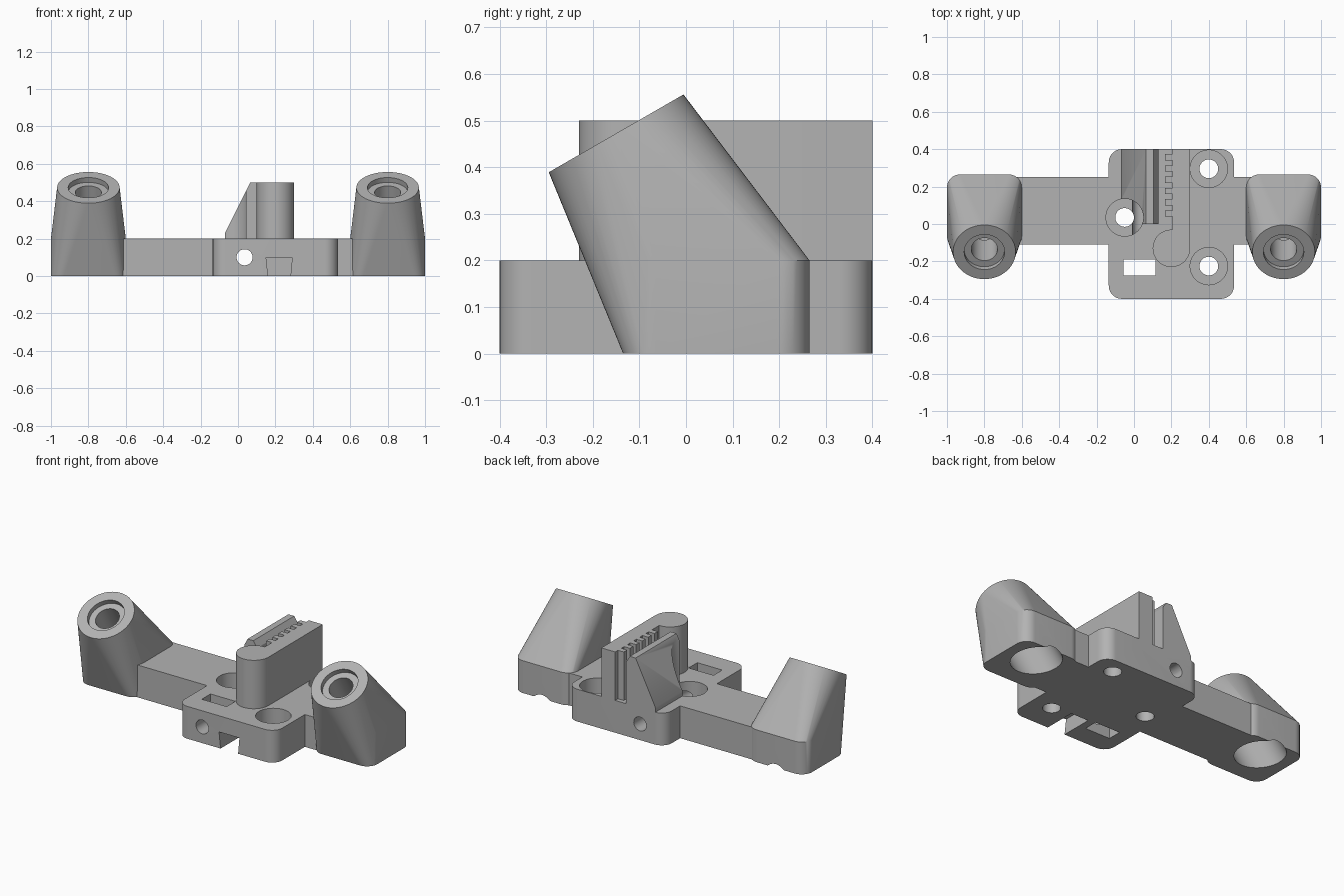
import bpy, bmesh
from math import sin, cos, pi, radians
from mathutils import Vector, Matrix

if "Cube" in bpy.data.objects:
    bpy.data.objects.remove(bpy.data.objects["Cube"], do_unlink=True)

grey = bpy.data.materials.new("plain_grey")
grey.use_nodes = True
grey.diffuse_color = (0.45, 0.45, 0.45, 1)
grey.node_tree.nodes["Principled BSDF"].inputs["Base Color"].default_value = grey.diffuse_color


def make(name, bm):
    bmesh.ops.recalc_face_normals(bm, faces=bm.faces)
    mesh = bpy.data.meshes.new(name)
    bm.to_mesh(mesh)
    bm.free()
    mesh.materials.append(grey)
    obj = bpy.data.objects.new(name, mesh)
    bpy.context.collection.objects.link(obj)
    return obj


def prism(name, outline, lo, hi, axis="z"):
    """Extrude an outline along z, or an xz outline along y."""
    bm = bmesh.new()
    place = (lambda a, b, c: (a, b, c)) if axis == "z" else (lambda a, b, c: (a, c, b))
    verts = [bm.verts.new(place(a, b, lo)) for a, b in outline]
    face = bm.faces.new(verts)
    new = bmesh.ops.extrude_face_region(bm, geom=[face])["geom"]
    shift = Vector(place(0, 0, hi - lo))
    bmesh.ops.translate(bm, vec=shift, verts=[v for v in new if isinstance(v, bmesh.types.BMVert)])
    return make(name, bm)


def rect(x0, x1, y0, y1):
    return [(x0, y0), (x1, y0), (x1, y1), (x0, y1)]


def arc(cx, cy, r, start, end, n=12):
    steps = [radians(start + (end - start) * i / n) for i in range(n + 1)]
    return [(cx + r * cos(a), cy + r * sin(a)) for a in steps]


def circle(cx, cy, r, n=48):
    return arc(cx, cy, r, 0, 360, n)[:-1]


def rounded(x0, x1, y0, y1, r):
    return (arc(x1 - r, y1 - r, r, 0, 90) + arc(x0 + r, y1 - r, r, 90, 180)
            + arc(x0 + r, y0 + r, r, 180, 270) + arc(x1 - r, y0 + r, r, 270, 360))


def combine(target, other, operation):
    mod = target.modifiers.new(operation.lower(), "BOOLEAN")
    mod.operation, mod.object, mod.solver = operation, other, "EXACT"
    bpy.ops.object.select_all(action="DESELECT")
    bpy.context.view_layer.objects.active = target
    target.select_set(True)
    bpy.ops.object.modifier_apply(modifier=mod.name)
    bpy.data.objects.remove(other, do_unlink=True)


def smooth(obj):
    bpy.ops.object.select_all(action="DESELECT")
    bpy.context.view_layer.objects.active = obj
    obj.select_set(True)
    bpy.ops.object.shade_smooth_by_angle(angle=radians(30))


# Base: cross bar and rounded centre plate
base = prism("mounting_base", rounded(-0.135, 0.535, -0.4, 0.4, 0.07), 0, 0.2)
combine(base, prism("cross_bar", rect(-0.65, 0.65, -0.11, 0.25), 0, 0.2), "UNION")

# Belt clamp: round-nosed wall with teeth, facing a sloped jaw
wall = arc(0.2, -0.13, 0.1, 90, 360, 36) + [(0.3, 0.4), (0.205, 0.4), (0.205, -0.03)]
clamp_wall = prism("clamp_wall", wall, 0.15, 0.5)
for i in range(6):
    y = 0.04 + i * 0.06
    combine(clamp_wall, prism("tooth", rect(0.165, 0.25, y, y + 0.033), 0.15, 0.5), "UNION")
combine(base, clamp_wall, "UNION")
jaw = [(-0.07, 0.15), (0.13, 0.15), (0.13, 0.46), (0.105, 0.5), (0.065, 0.5), (-0.07, 0.23)]
combine(base, prism("clamp_jaw", jaw, 0, 0.4, "y"), "UNION")

# Counterbored screw holes
for x, y in [(0.4, 0.295), (0.4, -0.225), (-0.05, 0.035)]:
    combine(base, prism("counterbore", circle(x, y, 0.1), 0.1, 0.6), "DIFFERENCE")
    combine(base, prism("screw_hole", circle(x, y, 0.05), -0.1, 0.15), "DIFFERENCE")

# Nut slot, long tension bore and tapered front notch
combine(base, prism("nut_slot", rect(-0.055, 0.115, -0.275, -0.19), -0.1, 0.3), "DIFFERENCE")
combine(base, prism("tension_bore", circle(0.035, 0.1, 0.043, 32), -0.5, 0.5, "y"), "DIFFERENCE")
notch = [(0.166, -0.05), (0.276, -0.05), (0.29, 0.1), (0.15, 0.1)]
combine(base, prism("front_notch", notch, -0.5, -0.2, "y"), "DIFFERENCE")
smooth(base)

# Tilted sockets: a rounded foot blended into a leaning round mouth
for side, x in (("left", 0.8), ("right", -0.8)):
    tilt = Matrix.Translation((x, -0.15, 0.4725)) @ Matrix.Rotation(radians(30), 4, "X")
    bm = bmesh.new()
    for a, b in rounded(x - 0.2, x + 0.2, -0.135, 0.265, 0.07):
        for z in (0, 0.2):
            bm.verts.new((a, b, z))
    for a, b in circle(0, 0, 0.167, 64):
        bm.verts.new(tilt @ Vector((a, b, 0)))
    hull = bmesh.ops.convex_hull(bm, input=bm.verts)
    loose = {v for v in hull["geom_interior"] + hull["geom_unused"] if isinstance(v, bmesh.types.BMVert)}
    bmesh.ops.delete(bm, geom=list(loose), context="VERTS")
    bmesh.ops.dissolve_limit(bm, angle_limit=radians(0.3), verts=bm.verts, edges=bm.edges)
    socket = make(side + "_socket", bm)

    # Mouth recess, through hole and wide lower bore along the tilt
    for name, r, lo, hi in (("recess", 0.108, -0.03, 0.1), ("hole", 0.07, -0.4, 0.05),
                            ("bore", 0.135, -0.9, -0.25)):
        cutter = prism(name, circle(0, 0, r), lo, hi)
        cutter.data.transform(tilt)
        combine(socket, cutter, "DIFFERENCE")
    smooth(socket)
